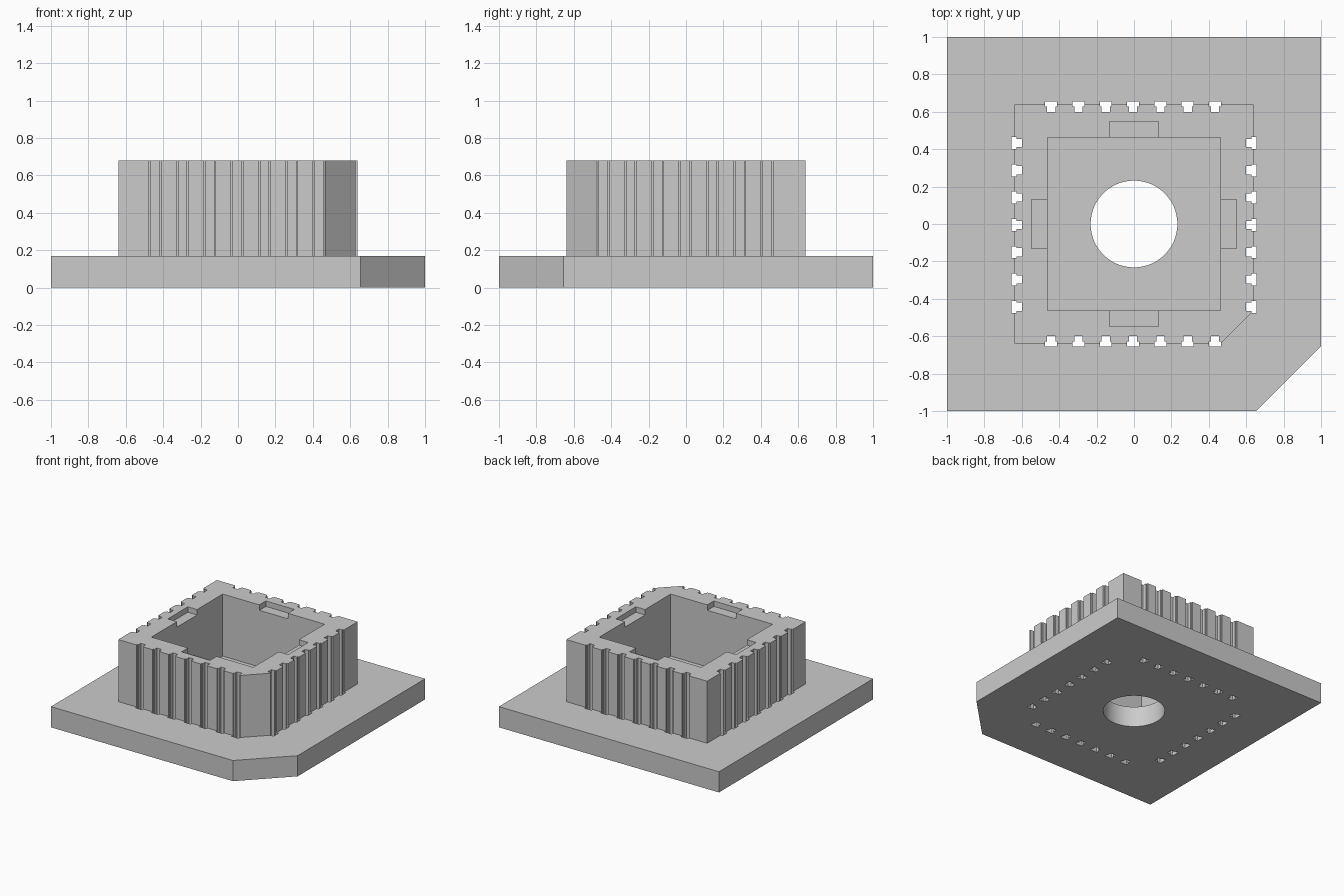
import bpy, bmesh, math
from mathutils import Matrix, Vector

cube = bpy.data.objects.get("Cube")
if cube:
    bpy.data.objects.remove(cube, do_unlink=True)

BASE_H, TOP = 0.17, 0.68
WALL, POCKET, HOLE_R = 0.64, 0.463, 0.232
PITCH, SHIFT = 0.146, -0.005

grey = bpy.data.materials.new("plain_grey")
grey.use_nodes = True
grey.diffuse_color = (0.6, 0.6, 0.6, 1)
grey.node_tree.nodes["Principled BSDF"].inputs["Base Color"].default_value = (0.6, 0.6, 0.6, 1)


def add_prism(bm, points, z0, z1):
    """Extrude a counter-clockwise outline from z0 to z1."""
    low = [bm.verts.new((x, y, z0)) for x, y in points]
    high = [bm.verts.new((x, y, z1)) for x, y in points]
    bm.faces.new(low[::-1])
    bm.faces.new(high)
    n = len(points)
    for i in range(n):
        j = (i + 1) % n
        bm.faces.new((low[i], low[j], high[j], high[i]))


def make_object(name, prisms):
    bm = bmesh.new()
    for prism in prisms:
        add_prism(bm, *prism)
    mesh = bpy.data.meshes.new(name)
    bm.to_mesh(mesh)
    bm.free()
    mesh.materials.append(grey)
    obj = bpy.data.objects.new(name, mesh)
    bpy.context.collection.objects.link(obj)
    return obj


def rectangle(x0, x1, y0, y1):
    return [(x0, y0), (x1, y0), (x1, y1), (x0, y1)]


def clipped_square(half, clip):
    """Square with its front left corner cut at 45 degrees."""
    return [(-half, -half), (clip, -half), (half, -clip), (half, half), (-half, half)]


def turned(points, quarter, offset=(0, 0)):
    turn = Matrix.Rotation(quarter * math.pi / 2, 2)
    return [tuple(turn @ Vector(p) + Vector(offset)) for p in points]


def combine(target, tool, operation):
    mod = target.modifiers.new(operation, "BOOLEAN")
    mod.operation, mod.solver, mod.object = operation, "EXACT", tool
    bpy.context.view_layer.objects.active = target
    bpy.ops.object.modifier_apply(modifier=mod.name)
    bpy.data.objects.remove(tool, do_unlink=True)


# Base plate and the raised wall block, merged
body = make_object("socket_body", [(clipped_square(1, 0.654), 0, BASE_H)])
block = make_object("wall_block", [(clipped_square(WALL, 0.464), BASE_H / 2, TOP)])
combine(body, block, "UNION")

# Square pocket
pocket = rectangle(-POCKET, POCKET, -POCKET, POCKET)
combine(body, make_object("pocket_cutter", [(pocket, BASE_H, 1)]), "DIFFERENCE")

# Shallow finger notches in the middle of each rim
notch = rectangle(0.4, 0.547, -0.13, 0.13)
notches = [(turned(notch, q), TOP - 0.045, 1) for q in range(4)]
combine(body, make_object("notch_cutter", notches), "DIFFERENCE")

# Round hole through the floor
circle = [(HOLE_R * math.cos(math.tau * i / 64), HOLE_R * math.sin(math.tau * i / 64))
          for i in range(64)]
combine(body, make_object("hole_cutter", [(circle, -1, 0.4)]), "DIFFERENCE")

# Stepped contact slots along all four sides, running down through the base
IN, STEP, OUT, NARROW, WIDE = 0.598, 0.628, 0.656, 0.022, 0.032
slots = []
for q in range(4):
    offset = (0, SHIFT) if q % 2 == 0 else (SHIFT, 0)
    for i in range(-3, 4):
        c = i * PITCH
        outline = [(IN, c - NARROW), (STEP, c - NARROW), (STEP, c - WIDE), (OUT, c - WIDE),
                   (OUT, c + WIDE), (STEP, c + WIDE), (STEP, c + NARROW), (IN, c + NARROW)]
        slots.append((turned(outline, q, offset), -1, 1))
combine(body, make_object("slot_cutter", slots), "DIFFERENCE")

# Smooth the round hole, keep all other edges crisp
bpy.ops.object.select_all(action="DESELECT")
body.select_set(True)
bpy.context.view_layer.objects.active = body
bpy.ops.object.shade_smooth_by_angle(angle=math.radians(30))
